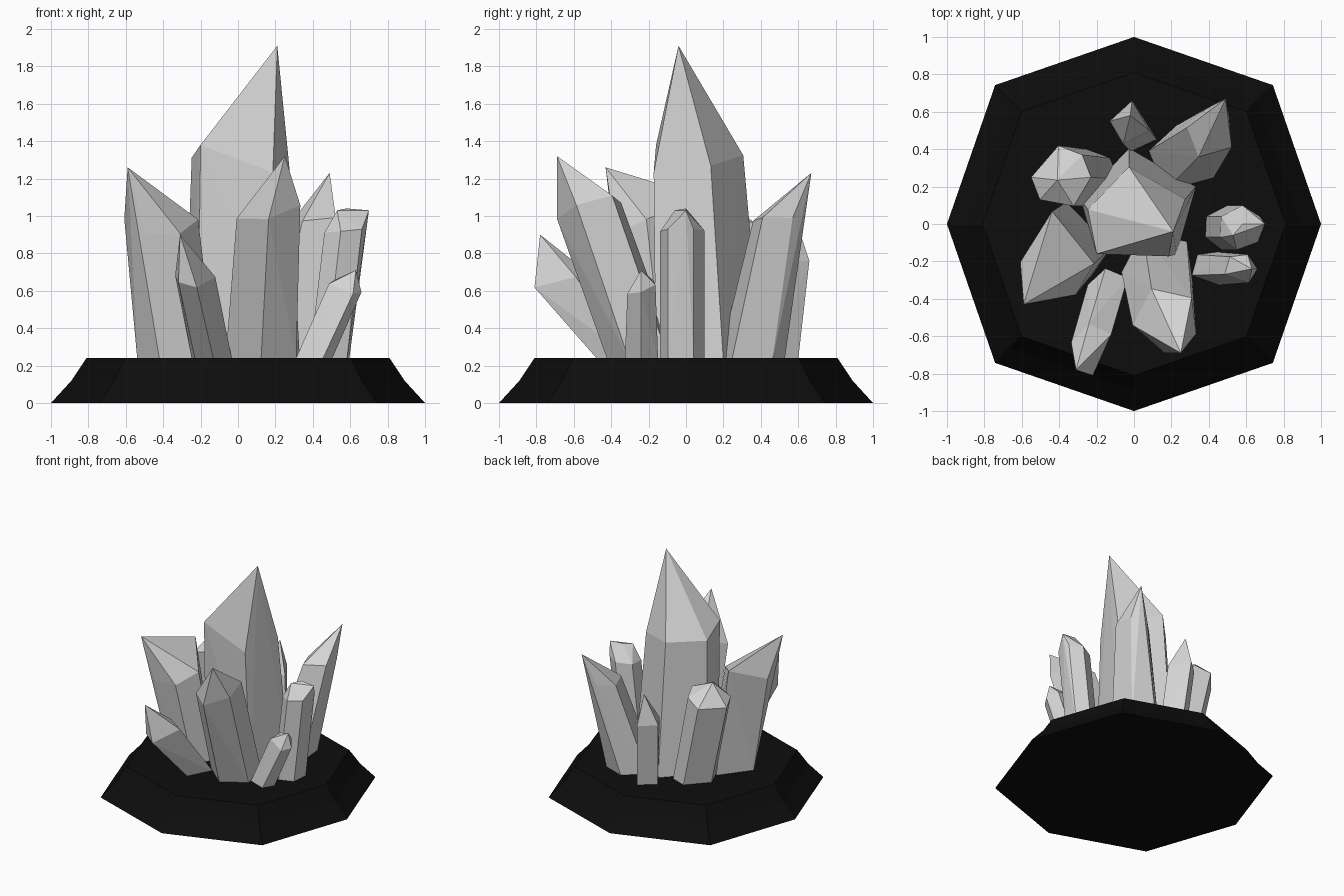
import bpy
import bmesh
from math import sin, cos, radians

old = bpy.data.objects.get("Cube")
if old:
    bpy.data.objects.remove(old, do_unlink=True)


def make_material(name, colour):
    mat = bpy.data.materials.new(name)
    mat.use_nodes = True
    mat.diffuse_color = colour
    mat.node_tree.nodes["Principled BSDF"].inputs["Base Color"].default_value = colour
    return mat


crystal_grey = make_material("crystal_grey", (0.66, 0.66, 0.66, 1))
stone_black = make_material("stone_black", (0.004, 0.004, 0.004, 1))


def finish(name, bm, material):
    bmesh.ops.recalc_face_normals(bm, faces=bm.faces)
    mesh = bpy.data.meshes.new(name)
    bm.to_mesh(mesh)
    bm.free()
    mesh.materials.append(material)
    obj = bpy.data.objects.new(name, mesh)
    bpy.context.scene.collection.objects.link(obj)
    return obj


def crystal(name, foot, foot_radius, shoulder, radius, angles, tilt, tips):
    """Faceted shard: a ring at the foot, a tilted ring at the shoulder, and its tips.

    radius holds the shoulder's x and y radii; tilt is its rise along x and y.
    """
    bm = bmesh.new()
    for angle in angles:
        c, s = cos(radians(angle)), sin(radians(angle))
        bm.verts.new((foot[0] + foot_radius * c, foot[1] + foot_radius * s, 0.23))
        dx, dy = radius[0] * c, radius[1] * s
        rise = tilt[0] * dx + tilt[1] * dy
        bm.verts.new((shoulder[0] + dx, shoulder[1] + dy, shoulder[2] + rise))
    for tip in tips:
        bm.verts.new(tip)
    hull = bmesh.ops.convex_hull(bm, input=bm.verts)
    loose = [v for v in hull["geom_interior"] if isinstance(v, bmesh.types.BMVert)]
    bmesh.ops.delete(bm, geom=loose, context="VERTS")
    return finish(name, bm, crystal_grey)


# Eight-sided stone base with sloping sides
bm = bmesh.new()
rings = []
for height, size in ((0, 1), (0.12, 0.89), (0.24, 0.81)):
    ring = []
    for i in range(8):
        reach = size * (1.05 if i % 2 else 1)
        angle = radians(45 * i)
        ring.append(bm.verts.new((reach * cos(angle), reach * sin(angle), height)))
    rings.append(ring)
for low, high in zip(rings, rings[1:]):
    for i in range(8):
        j = (i + 1) % 8
        bm.faces.new((low[i], low[j], high[j], high[i]))
bm.faces.new(rings[0])
bm.faces.new(rings[-1])
finish("stone_base", bm, stone_black)

# Tall middle crystal
crystal("main_crystal", foot=(0.03, 0.09), foot_radius=0.32,
        shoulder=(0.02, 0.04, 1.28), radius=(0.27, 0.27),
        angles=(20, 100, 172, 220, 308), tilt=(-0.1, 0.15),
        tips=[(0.21, -0.04, 1.91), (-0.2, -0.16, 1.38)])

# Leaning crystals around it
crystal("back_left_crystal", foot=(0.26, 0.34), foot_radius=0.19,
        shoulder=(0.41, 0.48, 0.98), radius=(0.13, 0.14),
        angles=(-30, 40, 100, 165, 240), tilt=(0.1, 0),
        tips=[(0.49, 0.67, 1.23)])
crystal("back_crystal", foot=(0.02, 0.49), foot_radius=0.11,
        shoulder=(-0.02, 0.54, 0.76), radius=(0.11, 0.12),
        angles=(-20, 85, 175, 250), tilt=(0, 0),
        tips=[(-0.02, 0.58, 1)])
crystal("back_right_crystal", foot=(-0.24, 0.24), foot_radius=0.16,
        shoulder=(-0.39, 0.25, 0.95), radius=(0.16, 0.17),
        angles=(-65, 0, 45, 95, 180, 225), tilt=(0.3, -0.2),
        tips=[(-0.41, 0.235, 1.07)])
crystal("right_crystal", foot=(-0.33, -0.09), foot_radius=0.21,
        shoulder=(-0.41, -0.17, 1), radius=(0.2, 0.24),
        angles=(-60, -10, 98, 188, 245), tilt=(0, 0.45),
        tips=[(-0.59, -0.43, 1.26)])
crystal("front_right_crystal", foot=(-0.13, -0.35), foot_radius=0.12,
        shoulder=(-0.22, -0.67, 0.66), radius=(0.12, 0.14),
        angles=(35, 100, 165, 215, 270), tilt=(-0.1, 0.3),
        tips=[(-0.31, -0.78, 0.9)])
crystal("front_crystal", foot=(0.13, -0.22), foot_radius=0.2,
        shoulder=(0.17, -0.51, 1.04), radius=(0.18, 0.18),
        angles=(-25, 40, 115, 190, 268), tilt=(0.25, 0.3),
        tips=[(0.25, -0.69, 1.32)])
crystal("small_left_crystal", foot=(0.4, -0.24), foot_radius=0.1,
        shoulder=(0.57, -0.24, 0.62), radius=(0.09, 0.085),
        angles=(0, 65, 130, 200, 300), tilt=(-0.3, 0.3),
        tips=[(0.63, -0.24, 0.71)])

# Blunt crystal with a chisel top
crystal("left_crystal", foot=(0.49, -0.02), foot_radius=0.12,
        shoulder=(0.57, -0.02, 0.92), radius=(0.12, 0.12),
        angles=(-40, 30, 85, 150, 205, 260), tilt=(0.1, 0),
        tips=[(0.7, 0, 1.03), (0.53, -0.06, 1.03), (0.58, 0, 1.04)])
